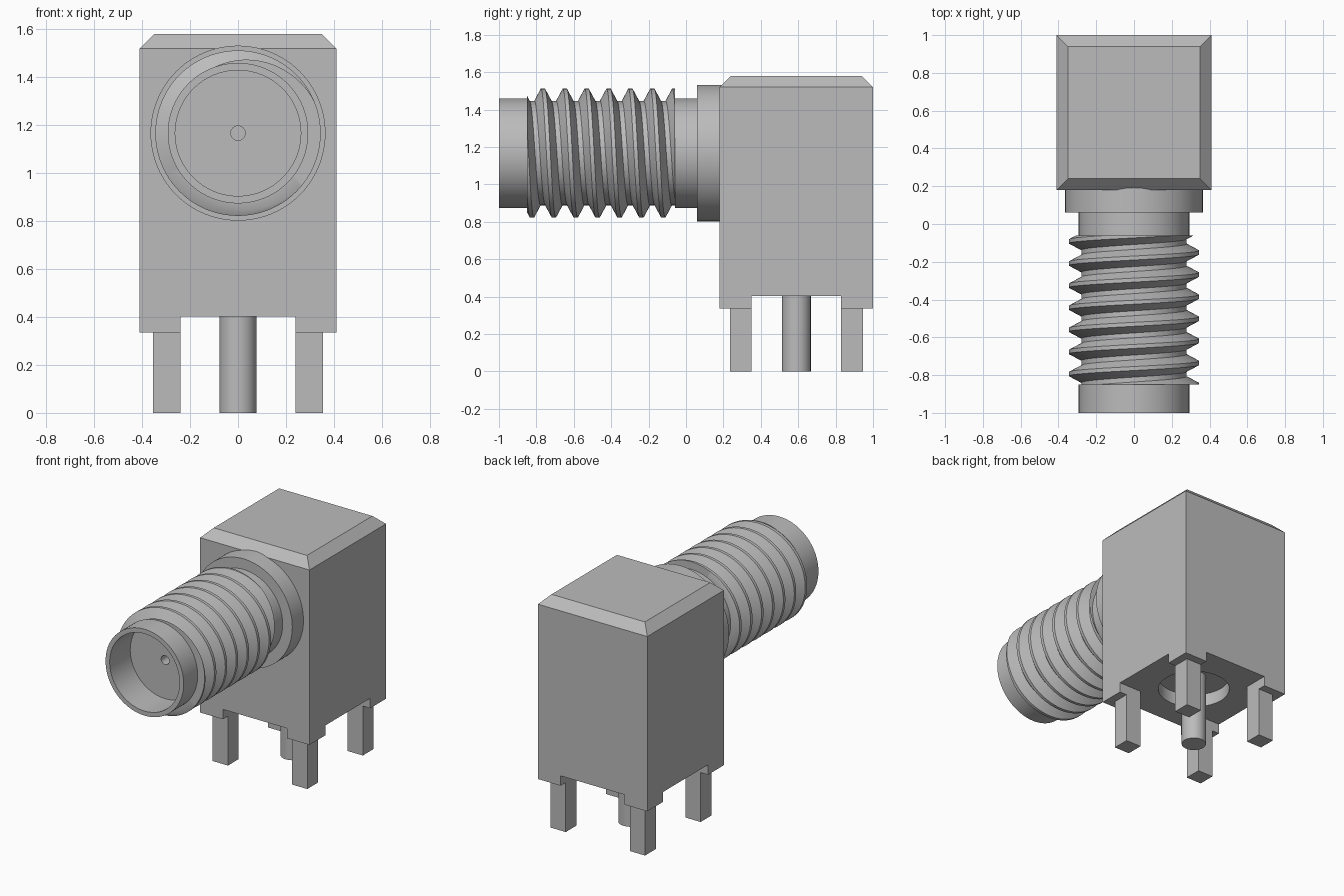
import bpy
import bmesh
from math import sin, cos, pi

cube = bpy.data.objects.get("Cube")
if cube:
    bpy.data.objects.remove(cube, do_unlink=True)

metal = bpy.data.materials.new("grey metal")
metal.use_nodes = True
colour = (0.5, 0.5, 0.5, 1)
metal.diffuse_color = colour
metal.node_tree.nodes["Principled BSDF"].inputs["Base Color"].default_value = colour

AXIS_Z = 1.167      # height of the connector axis
BODY_Y = 0.59       # centre of the housing
HALF = 0.41         # half width of the housing
SEGMENTS = 96


def finish(name, bm, smooth=False):
    bmesh.ops.remove_doubles(bm, verts=bm.verts, dist=0.0001)
    bmesh.ops.recalc_face_normals(bm, faces=bm.faces)
    mesh = bpy.data.meshes.new(name)
    bm.to_mesh(mesh)
    bm.free()
    mesh.materials.append(metal)
    ob = bpy.data.objects.new(name, mesh)
    bpy.context.collection.objects.link(ob)
    bpy.ops.object.select_all(action='DESELECT')
    ob.select_set(True)
    bpy.context.view_layer.objects.active = ob
    if smooth:
        bpy.ops.object.shade_smooth_by_angle(angle=pi / 6)
    return ob


def loft(name, rings, closed, caps=False, smooth=False):
    """Skin a list of equal-length point rings."""
    bm = bmesh.new()
    rows = [[bm.verts.new(p) for p in ring] for ring in rings]
    count = len(rows[0])
    for a, b in zip(rows, rows[1:]):
        for i in range(count if closed else count - 1):
            j = (i + 1) % count
            bm.faces.new((a[i], a[j], b[j], b[i]))
    if caps:
        bm.faces.new(rows[0])
        bm.faces.new(rows[-1])
    return finish(name, bm, smooth)


def rect(hx, hy, z, cx=0, cy=BODY_Y):
    return [(cx + sx * hx, cy + sy * hy, z)
            for sx, sy in ((-1, -1), (1, -1), (1, 1), (-1, 1))]


def block(name, hx, hy, z0, z1, cx=0, cy=BODY_Y):
    return loft(name, [rect(hx, hy, z0, cx, cy), rect(hx, hy, z1, cx, cy)], True, True)


def post(name, radius, z0, z1):
    rings = [[(radius * sin(2 * pi * i / 48), BODY_Y + radius * cos(2 * pi * i / 48), z)
              for i in range(48)] for z in (z0, z1)]
    return loft(name, rings, True, True, True)


def around(r, y, t):
    return (r * sin(t), y, AXIS_Z + r * cos(t))


# Housing with chamfered top
housing = loft("housing", [rect(HALF, HALF, 0.335), rect(HALF, HALF, 1.52),
                           rect(0.35, 0.35, 1.58)], True, True)

# Crossing channels and round recess cut from the underside
cutters = [block("channel_cutter_x", 1, 0.24, 0.2, 0.402),
           block("channel_cutter_y", 0.24, 1, 0.2, 0.402),
           post("recess_cutter", 0.225, 0.25, 0.49)]
bpy.context.view_layer.objects.active = housing
for cutter in cutters:
    cutter.hide_render = True
    cut = housing.modifiers.new("cut", 'BOOLEAN')
    cut.operation = 'DIFFERENCE'
    cut.solver = 'EXACT'
    cut.object = cutter
    bpy.ops.object.modifier_apply(modifier=cut.name)
for cutter in cutters:
    bpy.data.objects.remove(cutter, do_unlink=True)

# Four square mounting legs and the round centre pin
for sx, side in ((-1, "right"), (1, "left")):
    for sy, end in ((-1, "front"), (1, "back")):
        block(f"{end}_{side}_leg", 0.0575, 0.0575, 0, 0.335,
              sx * 0.2975, BODY_Y + sy * 0.2975)
post("centre_pin", 0.077, 0, 0.49)

# Hollow barrel, neck and flange turned about the connector axis
THREAD_START, THREAD_END, CORE = -0.85, -0.06, 0.27
profile = [(0, -0.68), (0.03, -0.68), (0.03, -0.78), (0.262, -0.78), (0.262, -1),
           (0.293, -1), (0.293, THREAD_START), (CORE, THREAD_START),
           (CORE, THREAD_END), (0.293, THREAD_END), (0.293, 0.06),
           (0.365, 0.06), (0.365, 0.2), (0, 0.2)]
loft("barrel", [[around(r, y, 2 * pi * i / SEGMENTS) for i in range(SEGMENTS)]
                for r, y in profile], True, smooth=True)

# Helical thread, trimmed flat at both ends
PITCH, CREST_Y = 0.117, -0.765
CREST, ROOT = 0.345, 0.279
FLAT, VALLEY = 0.09, 0.39


def thread_radius(y, turn):
    phase = ((y - CREST_Y) / PITCH - turn) % 1
    phase = min(phase, 1 - phase)
    drop = min(max((phase - FLAT) / (VALLEY - FLAT), 0), 1)
    return CREST + (ROOT - CREST) * drop


columns = []
for i in range(SEGMENTS + 1):
    turn = i / SEGMENTS
    column = [around(CORE, THREAD_START, 2 * pi * turn)]
    for k in range(-3, 9):
        for knot in (-FLAT, FLAT, VALLEY, 1 - VALLEY):
            y = CREST_Y + PITCH * (k + knot + turn)
            y = min(max(y, THREAD_START), THREAD_END)
            column.append(around(thread_radius(y, turn), y, 2 * pi * turn))
    column.append(around(CORE, THREAD_END, 2 * pi * turn))
    columns.append(column)
loft("thread", columns, False, smooth=True)
